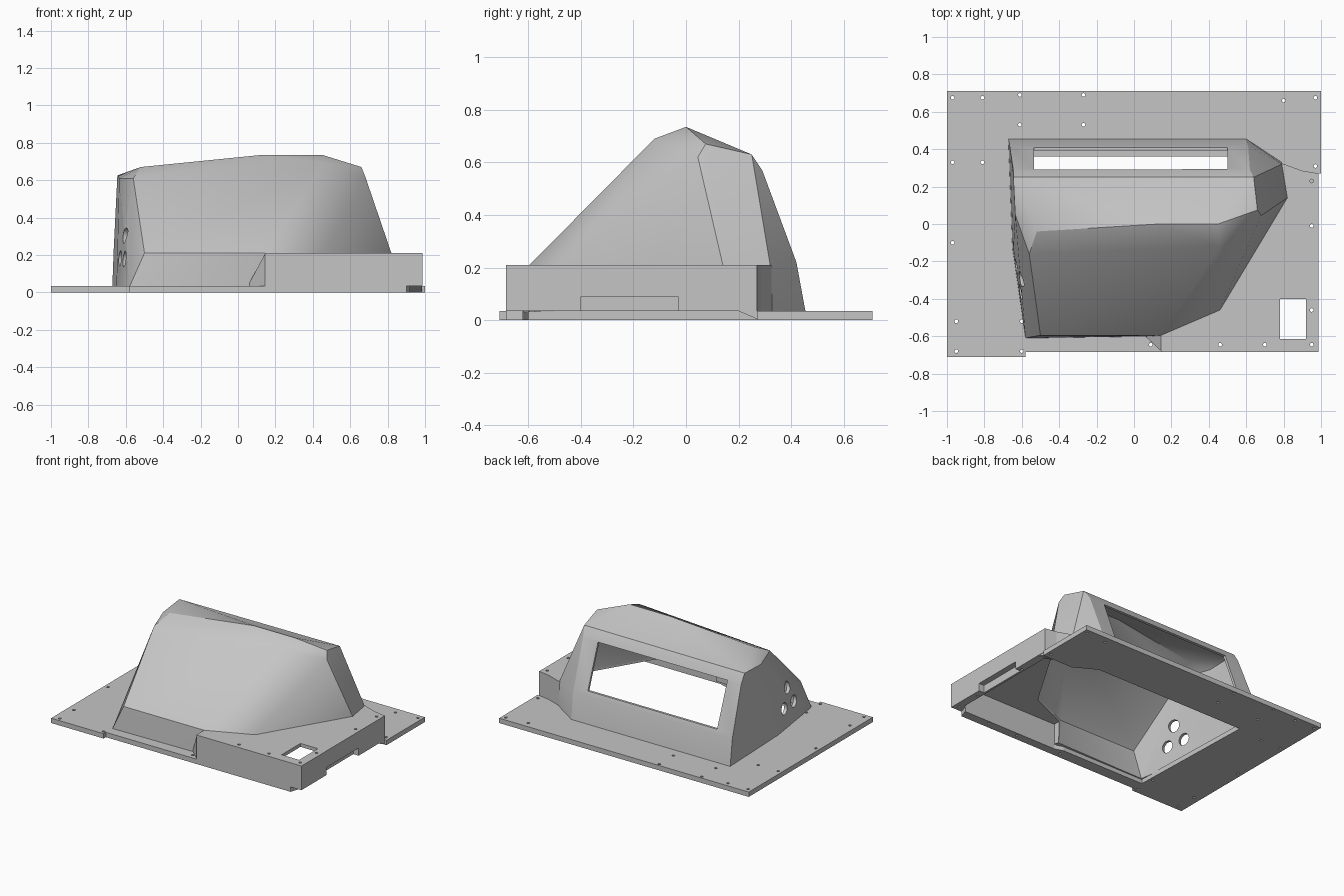
import bpy
import bmesh
import math
from mathutils import Matrix, Vector

cube = bpy.data.objects.get("Cube")
if cube:
    bpy.data.objects.remove(cube, do_unlink=True)

grey = bpy.data.materials.new("plain grey")
grey.use_nodes = True
grey.diffuse_color = (0.56, 0.56, 0.56, 1)
grey.node_tree.nodes["Principled BSDF"].inputs["Base Color"].default_value = grey.diffuse_color


def make_object(name, bm):
    bmesh.ops.recalc_face_normals(bm, faces=bm.faces[:])
    mesh = bpy.data.meshes.new(name)
    bm.to_mesh(mesh)
    bm.free()
    mesh.materials.append(grey)
    obj = bpy.data.objects.new(name, mesh)
    bpy.context.collection.objects.link(obj)
    return obj


def hull(name, points):
    """Closed faceted body wrapped around a few corner points."""
    bm = bmesh.new()
    for p in points:
        bm.verts.new(p)
    bmesh.ops.convex_hull(bm, input=bm.verts[:])
    bmesh.ops.delete(bm, geom=[v for v in bm.verts if not v.link_faces], context="VERTS")
    bmesh.ops.dissolve_limit(bm, angle_limit=math.radians(1), verts=bm.verts[:], edges=bm.edges[:])
    return make_object(name, bm)


def prism(name, outline, low, high):
    """Flat outline extruded straight up."""
    bm = bmesh.new()
    face = bm.faces.new([bm.verts.new((x, y, low)) for x, y in outline])
    new = bmesh.ops.extrude_face_region(bm, geom=[face])["geom"]
    bmesh.ops.translate(bm, vec=(0, 0, high - low),
                        verts=[v for v in new if isinstance(v, bmesh.types.BMVert)])
    return make_object(name, bm)


def box(name, x0, x1, y0, y1, z0, z1):
    return prism(name, [(x0, y0), (x1, y0), (x1, y1), (x0, y1)], z0, z1)


def drills(name, centres, radius, depth, sides, turn=Matrix()):
    bm = bmesh.new()
    for c in centres:
        bmesh.ops.create_cone(bm, cap_ends=True, segments=sides, radius1=radius, radius2=radius,
                              depth=depth, matrix=Matrix.Translation(c) @ turn)
    return make_object(name, bm)


def carve(obj, cutters):
    """Subtract each cutter and keep the evaluated result."""
    for cutter in cutters:
        mod = obj.modifiers.new(cutter.name, "BOOLEAN")
        mod.operation = "DIFFERENCE"
        mod.solver = "EXACT"
        mod.object = cutter
    graph = bpy.context.evaluated_depsgraph_get()
    mesh = bpy.data.meshes.new_from_object(obj.evaluated_get(graph))
    obj.modifiers.clear()
    obj.data = mesh


# Hood: corner points of the faceted cover
foot = 0.03
hood_points = [Vector(p) for p in [
    # foot ring
    (-.58, -.61, foot), (.15, -.6, foot), (.46, -.46, foot), (.82, .14, foot), (.79, .33, foot),
    (.66, .39, foot), (.6, .455, foot), (-.672, .455, foot), (-.65, -.13, foot),
    # front crease and right end
    (-.5, -.595, .21), (.145, -.595, .21), (.46, -.46, .21), (.82, .14, .21), (.79, .32, .21),
    (.68, .045, .62), (.66, .075, .67), (.64, .25, .63),
    # crease of the left end
    (-.645, -.13, .2), (-.635, .05, .61),
    # roof
    (-.56, -.16, .61), (.46, -.12, .69), (-.52, -.04, .67), (.13, 0, .735), (.45, 0, .735),
    (-.645, .25, .625),
    # back slope
    (-.645, .29, .56), (.62, .29, .57), (.61, .42, .22), (-.665, .42, .22),
]]
hood = hull("hood", hood_points)

# Hood cavity: the same body shrunk and pushed through the floor
centre = Vector((.05, -.05, 0))
cavity_points = []
for p in hood_points:
    q = centre + (p - centre) * .968
    if p.z == foot:
        q.z = -.1
    cavity_points.append(q)
hood_cavity = hull("hood_cavity", cavity_points)

# Platform beside the hood, with its hollow underside
platform = prism("platform", [(.145, -.684), (.987, -.684), (.987, .27), (.9, .285), (.79, .325),
                              (.6, .3), (.145, -.5)], .035, .21)
platform_cavity = prism("platform_cavity", [(.16, -.62), (.93, -.62), (.93, .24), (.88, .26),
                                            (.77, .3), (.6, .27), (.16, -.45)], -.1, .185)
platform_fillet = hull("platform_fillet", [(.146, -.68, foot), (.146, -.68, .21), (.146, -.59, .21),
                                           (.146, -.59, foot), (.05, -.59, foot)])

# Base plate: open on the right, under the platform
base_plate = prism("base_plate", [(-1, -.71), (-.58, -.71), (-.58, -.684), (.9, -.684), (.92, -.62),
                                  (.16, -.62), (.1, -.6), (-.57, -.6), (-.6, .36), (.6, .36),
                                  (.76, .27), (1, .27), (1, .71), (-1, .71)], 0, .035)
plate_ramp = hull("plate_ramp", [(.9, .275, .002), (.985, .275, .002), (.92, .2, .034),
                                 (.985, .2, .034), (.9, .275, .034), (.985, .275, .034)])

# Openings
window = box("window_cutter", -.535, .5, .15, .7, .25, .56)
hatch = box("hatch_cutter", .78, .92, -.615, -.4, .1, .3)
notch = box("notch_cutter", .945, 1.1, -.4, -.03, 0, .09)
side_holes = drills("side_hole_cutter", [(-.615, -.22, .18), (-.575, -.355, .175), (-.575, -.285, .3)],
                    .042, .2, 24,
                    Vector((-.95, -.29, .1)).to_track_quat("Z", "Y").to_matrix().to_4x4())
plate_screws = [(-.97, .675), (-.81, .675), (-.61, .69), (-.27, .69), (.8, .66), (.97, .675),
                (-.61, .53), (-.27, .53), (-.97, .33), (-.81, .33), (.97, .31), (-.97, -.1),
                (-.95, -.52), (-.6, -.52), (-.95, -.68), (-.6, -.68), (.09, -.645)]
platform_screws = [(.95, .23), (.95, -.01), (.95, -.46), (.95, -.645), (.7, -.645), (.46, -.645)]
screws = drills("screw_cutter", [(x, y, .1) for x, y in plate_screws + platform_screws],
                .01, .5, 10)

carve(hood, [hood_cavity, platform_cavity, window, side_holes])
carve(platform, [hood_cavity, platform_cavity, hatch, notch, screws])
carve(platform_fillet, [hood_cavity, screws])
carve(base_plate, [screws])

for cutter in (hood_cavity, platform_cavity, window, hatch, notch, side_holes, screws):
    bpy.data.objects.remove(cutter, do_unlink=True)

# Soft shading across the shallow creases of the hood
bpy.ops.object.select_all(action="DESELECT")
hood.select_set(True)
bpy.context.view_layer.objects.active = hood
bpy.ops.object.shade_smooth_by_angle(angle=math.radians(28))
